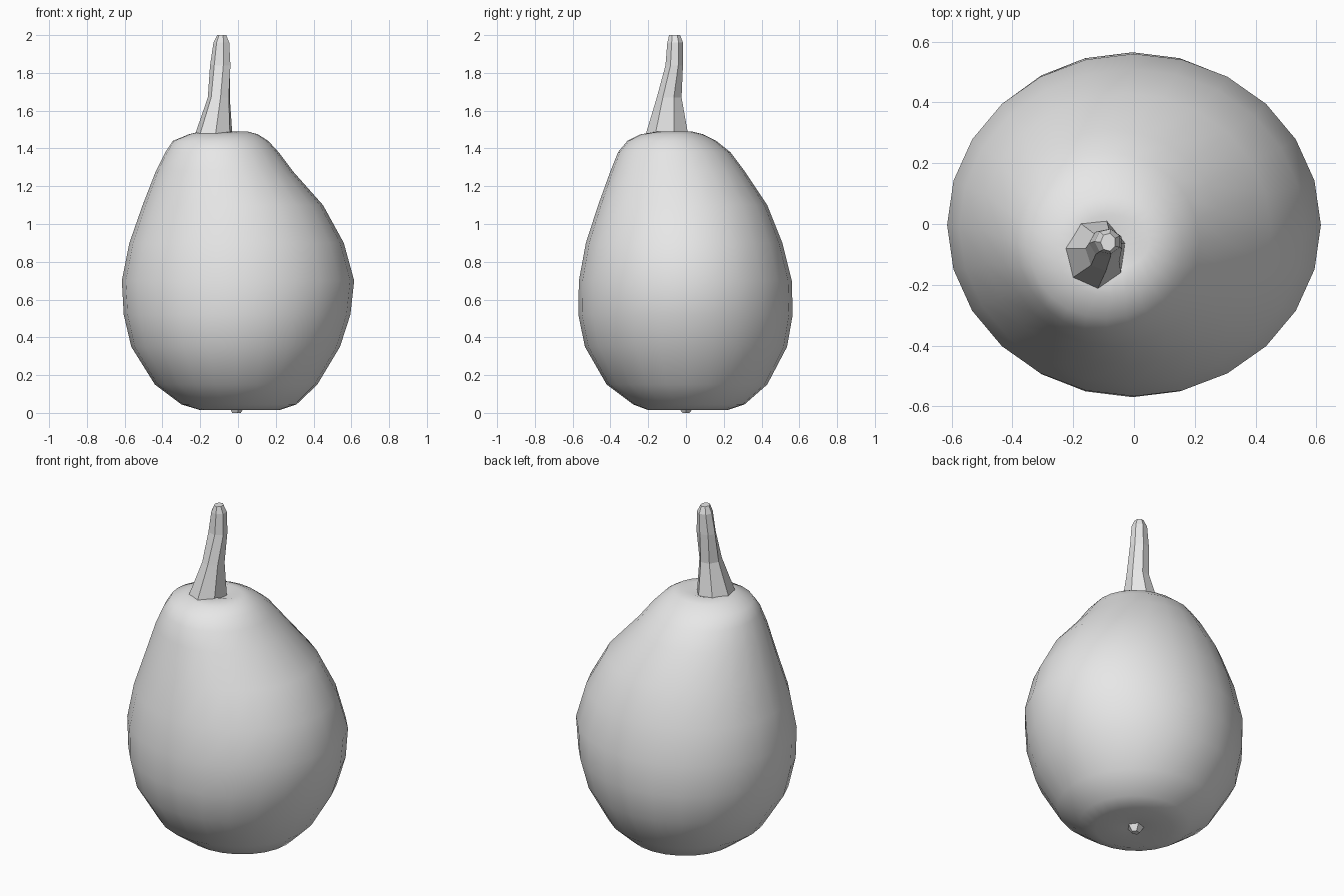
import bpy, bmesh, math

skin = bpy.data.materials.new("plain grey")
skin.diffuse_color = (0.8, 0.8, 0.8, 1)


def loft(name, rings, smooth):
    """Skin a stack of equal-sized rings and cap both ends."""
    bm = bmesh.new()
    loops = [[bm.verts.new(p) for p in ring] for ring in rings]
    n = len(loops[0])
    for a, b in zip(loops, loops[1:]):
        for i in range(n):
            j = (i + 1) % n
            bm.faces.new((a[i], a[j], b[j], b[i]))
    bm.faces.new(loops[0][::-1])
    bm.faces.new(loops[-1])
    bmesh.ops.recalc_face_normals(bm, faces=bm.faces)
    me = bpy.data.meshes.new(name)
    bm.to_mesh(me)
    bm.free()
    me.materials.append(skin)
    ob = bpy.data.objects.new(name, me)
    bpy.context.collection.objects.link(ob)
    for p in me.polygons:
        p.use_smooth = smooth
    return ob


def oval(z, x0, x1, y0, y1, n, turn=0.0):
    """Ring of n points filling the given x and y extents."""
    cx, cy, rx, ry = (x0 + x1) / 2, (y0 + y1) / 2, (x1 - x0) / 2, (y1 - y0) / 2
    angles = [turn + math.tau * i / n for i in range(n)]
    return [(cx + rx * math.cos(a), cy + ry * math.sin(a), z) for a in angles]


# Lopsided body: z, left, right, front, back; slight dimples at both ends
body = [
    (0.035, -0.06, 0.06, -0.06, 0.06),
    (0.015, -0.20, 0.22, -0.20, 0.22),
    (0.045, -0.30, 0.31, -0.28, 0.31),
    (0.15, -0.44, 0.42, -0.42, 0.43),
    (0.35, -0.565, 0.54, -0.535, 0.535),
    (0.52, -0.605, 0.595, -0.57, 0.565),
    (0.70, -0.615, 0.615, -0.567, 0.56),
    (0.90, -0.575, 0.56, -0.53, 0.51),
    (1.10, -0.505, 0.45, -0.465, 0.43),
    (1.28, -0.435, 0.29, -0.40, 0.31),
    (1.38, -0.385, 0.215, -0.36, 0.235),
    (1.44, -0.345, 0.16, -0.31, 0.16),
    (1.475, -0.26, 0.105, -0.24, 0.09),
    (1.49, -0.20, 0.05, -0.15, 0.03),
    (1.47, -0.14, -0.06, -0.13, -0.04),
]
loft("gourd_body", [oval(*r, 24) for r in body], True)

# Faceted stem, flared at its foot and bent to a blunt tip
stem = [
    (1.47, -0.23, -0.025, -0.215, 0.02, -0.05),
    (1.67, -0.16, -0.04, -0.155, -0.02, 0.0),
    (1.84, -0.148, -0.035, -0.11, -0.015, 0.12),
    (1.96, -0.13, -0.042, -0.10, -0.015, 0.1),
    (2.00, -0.11, -0.06, -0.09, -0.03, 0.1),
]
loft("stem", [oval(*r[:5], 7, r[5] + 0.35) for r in stem], False)

# Small blossom scar under the body
scar = [(0.0, -0.035, 0.015, -0.02, 0.02), (0.04, -0.06, 0.04, -0.05, 0.05)]
loft("blossom_scar", [oval(*r, 5) for r in scar], False)
